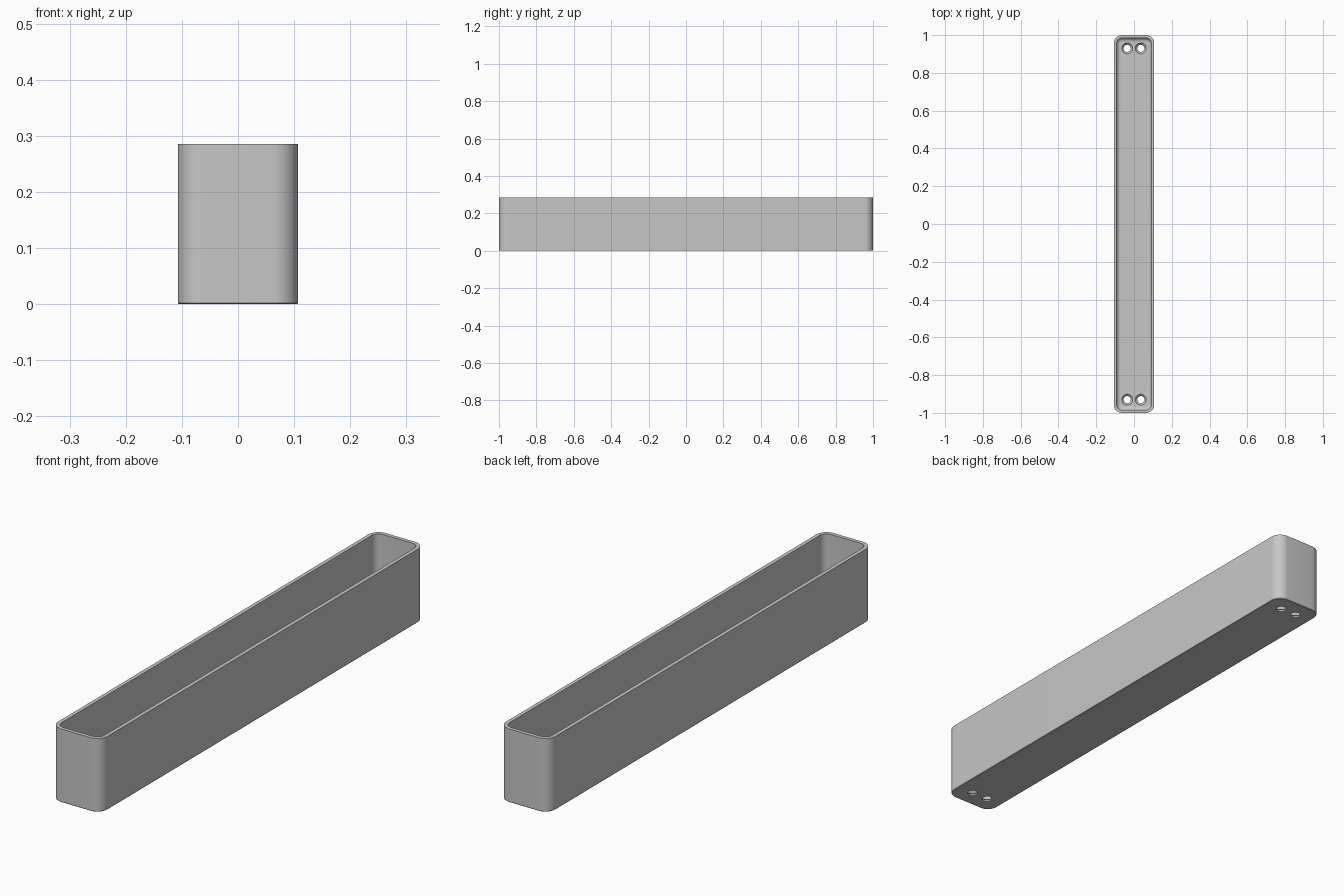
import bpy, bmesh, math

if "Cube" in bpy.data.objects:
    bpy.data.objects.remove(bpy.data.objects["Cube"])

HX, HY, H = 0.107, 1.0, 0.286   # half width, half length, height
R, WALL, FLOOR = 0.044, 0.015, 0.016
FILLET = 0.02                   # inner fillet between floor and walls
SEG = 12

grey = bpy.data.materials.new("light_grey")
grey.diffuse_color = (0.57, 0.57, 0.57, 1)
grey.use_nodes = True
grey.node_tree.nodes["Principled BSDF"].inputs["Base Color"].default_value = grey.diffuse_color


def rounded_ring(bm, inset, z):
    """Rounded rectangle of vertices, inset from the outer outline."""
    r = max(R - inset, 0.006)
    cx, cy = HX - inset - r, HY - inset - r
    ring = []
    for q, (sx, sy) in enumerate([(1, 1), (-1, 1), (-1, -1), (1, -1)]):
        for i in range(SEG + 1):
            a = math.pi / 2 * (q + i / SEG)
            ring.append(bm.verts.new((sx * cx + r * math.cos(a),
                                      sy * cy + r * math.sin(a), z)))
    return ring


def bridge(bm, a, b):
    n = len(a)
    for i in range(n):
        j = (i + 1) % n
        bm.faces.new((a[i], a[j], b[j], b[i]))


def finish(bm, name):
    bmesh.ops.recalc_face_normals(bm, faces=bm.faces[:])
    me = bpy.data.meshes.new(name)
    bm.to_mesh(me)
    bm.free()
    ob = bpy.data.objects.new(name, me)
    bpy.context.collection.objects.link(ob)
    me.materials.append(grey)
    return ob


# Open tray: outer wall, rim, inner wall, floor fillet
bm = bmesh.new()
profile = [(0.002, 0), (0, 0.002), (0, H), (WALL, H)]
for i in range(7):
    a = math.pi / 2 * i / 6
    profile.append((WALL + FILLET * (1 - math.cos(a)),
                    FLOOR + FILLET * (1 - math.sin(a))))
rings = [rounded_ring(bm, d, z) for d, z in profile]
for a, b in zip(rings, rings[1:]):
    bridge(bm, a, b)
bm.faces.new(rings[0])
bm.faces.new(rings[-1])
tray = finish(bm, "tray")

# Countersunk screw hole cutters, two at each end
bm = bmesh.new()
cut_profile = [(0.019, -0.02), (0.019, 0.006), (0.029, FLOOR), (0.029, FLOOR + 0.015)]
N = 32
for sx in (-1, 1):
    for sy in (-1, 1):
        loops = [[bm.verts.new((sx * 0.036 + r * math.cos(2 * math.pi * k / N),
                                sy * 0.93 + r * math.sin(2 * math.pi * k / N), z))
                  for k in range(N)] for r, z in cut_profile]
        for a, b in zip(loops, loops[1:]):
            bridge(bm, a, b)
        bm.faces.new(loops[0])
        bm.faces.new(loops[-1])
cutter = finish(bm, "screw_hole_cutter")

# Cut the holes and keep only the tray
mod = tray.modifiers.new("screw_holes", "BOOLEAN")
mod.operation, mod.solver, mod.object = "DIFFERENCE", "EXACT", cutter
bpy.context.view_layer.update()
dg = bpy.context.evaluated_depsgraph_get()
cut_mesh = bpy.data.meshes.new_from_object(tray.evaluated_get(dg))
tray.modifiers.clear()
tray.data = cut_mesh
bpy.data.objects.remove(cutter)

bpy.context.view_layer.objects.active = tray
tray.select_set(True)
bpy.ops.object.shade_smooth_by_angle(angle=math.radians(30))
